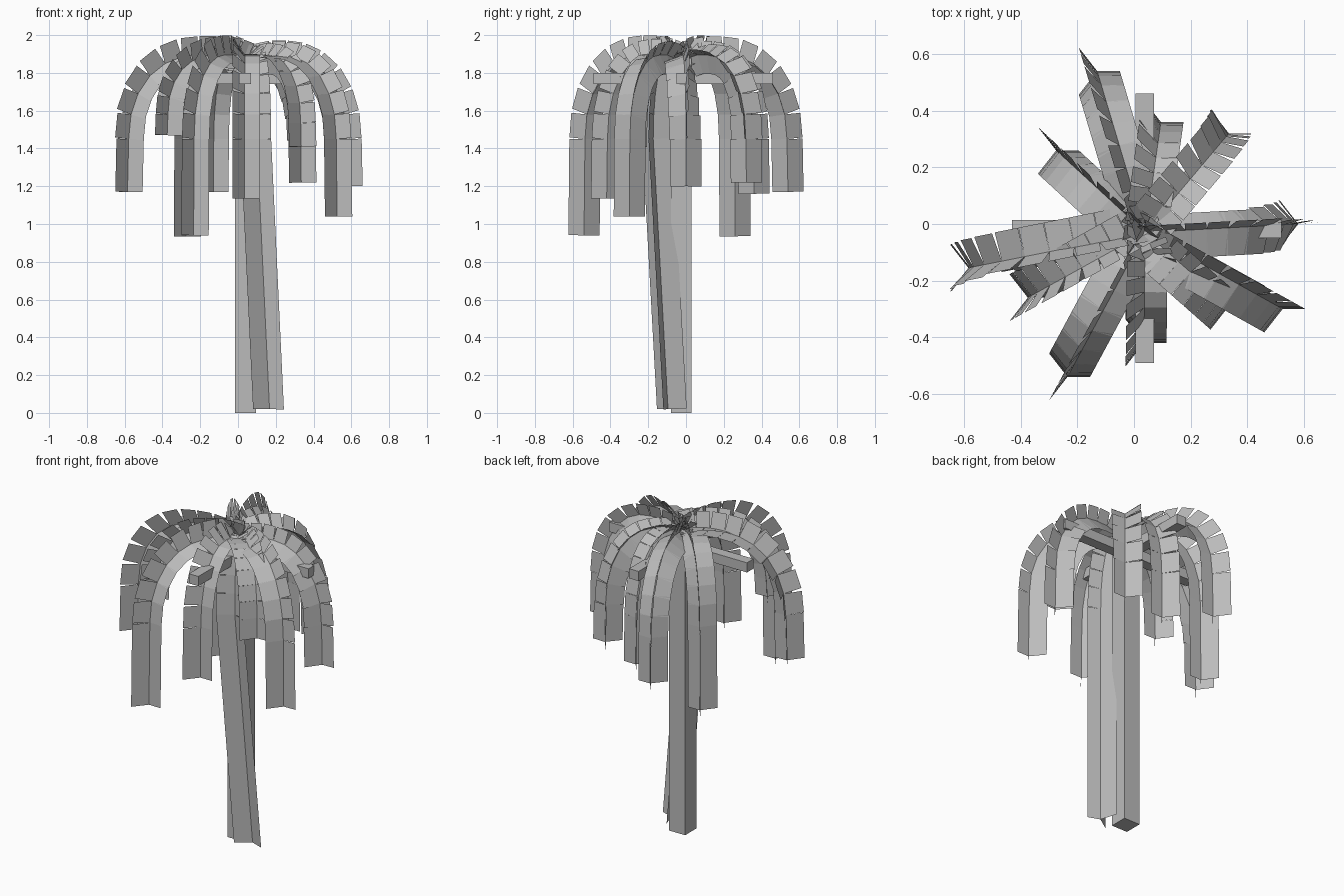
import bpy
import bmesh
from math import atan2, cos, sin, radians
from mathutils import Vector

if "Cube" in bpy.data.objects:
    bpy.data.objects.remove(bpy.data.objects["Cube"], do_unlink=True)

grey = bpy.data.materials.new("plain grey")
grey.use_nodes = True
color = (0.5, 0.5, 0.5, 1)
grey.diffuse_color = color
grey.node_tree.nodes["Principled BSDF"].inputs["Base Color"].default_value = color


def finish(name, bm):
    mesh = bpy.data.meshes.new(name)
    bm.to_mesh(mesh)
    bm.free()
    mesh.materials.append(grey)
    obj = bpy.data.objects.new(name, mesh)
    bpy.context.collection.objects.link(obj)


def box(name, low, high):
    bm = bmesh.new()
    bmesh.ops.create_cube(bm, size=1)
    low, high = Vector(low), Vector(high)
    for v in bm.verts:
        v.co = (low + high) / 2 + v.co * (high - low)
    finish(name, bm)


# Square trunk and the crossed beams below the crown
box("trunk", (-0.015, -0.08, 0), (0.095, 0.03, 1.88))
box("side_beam", (-0.43, -0.05, 1.74), (0.52, 0.015, 1.8))
box("depth_beam", (0.005, -0.49, 1.74), (0.07, 0.46, 1.8))

CROWN = Vector((0.04, -0.03, 0))
TOP = 1.895
ARCH = [(0, 1.85), (0.13, 1.88), (0.26, TOP), (0.4, TOP), (0.54, 1.885),
        (0.68, 1.85), (0.81, 1.785), (0.91, 1.69), (0.97, 1.58), (0.99, 1.45)]
# Three leaf plates around the spine: direction when hanging, width
WINGS = [(0, 0.08), (128, 0.105), (-128, 0.105)]


def frond(name, x, y, bottom, arch_twist=0, tip_twist=0, foot=None):
    """Arching spine whose every segment carries three flat leaf plates."""
    reach = Vector((x, y, 0)) - CROWN
    heading = atan2(reach.y, reach.x)
    side = Vector((-sin(heading), cos(heading), 0))

    # Arch outward (shallower on short fronds), then hang in even steps
    drop = min(1, (TOP - bottom) / 0.6)
    points = [CROWN + reach * r + Vector((0, 0, TOP - (TOP - z) * drop))
              for r, z in ARCH]
    start = points[-1].copy()
    end = Vector((*(foot or (x, y)), bottom))
    steps = max(1, round((start.z - bottom) / 0.13))
    points += [start.lerp(end, (i + 1) / steps) for i in range(steps)]

    # Plates tilt with the spine; any twist eases out over the bend
    bm = bmesh.new()
    for i, (p, q) in enumerate(zip(points, points[1:])):
        out = (q - p).cross(side).normalized()
        ease = min(1, max(0, (i - 5) / 4))
        twist = arch_twist + (tip_twist - arch_twist) * ease
        for angle, width in WINGS:
            a = radians(angle + twist) - heading
            wing = (out * cos(a) + side * sin(a)) * width
            bm.faces.new([bm.verts.new(c) for c in (p, q, q + wing, p + wing)])
    finish(name, bm)


# Crown of fronds: position and height of each tip
frond("left_frond_a", 0.58, 0.0, 1.2, 20)
frond("left_frond_b", 0.525, -0.3, 1.04)
frond("left_frond_c", 0.335, -0.29, 1.41)
frond("front_frond", 0.035, -0.42, 1.135)
frond("front_right_frond", -0.235, -0.54, 0.94)
frond("right_frond_a", -0.375, -0.26, 1.47)
frond("right_frond_b", -0.585, -0.155, 1.17, -22)
frond("back_right_frond", -0.275, 0.26, 0.935)
frond("back_frond_a", -0.13, 0.54, 1.17)
frond("back_frond_b", 0.095, 0.36, 1.16)
frond("back_left_frond", 0.335, 0.32, 1.22, -20)

# Long frond that reaches down to the foot of the trunk
frond("ground_frond", 0.1, -0.175, 0.02, -18, -18, (0.167, -0.095))
